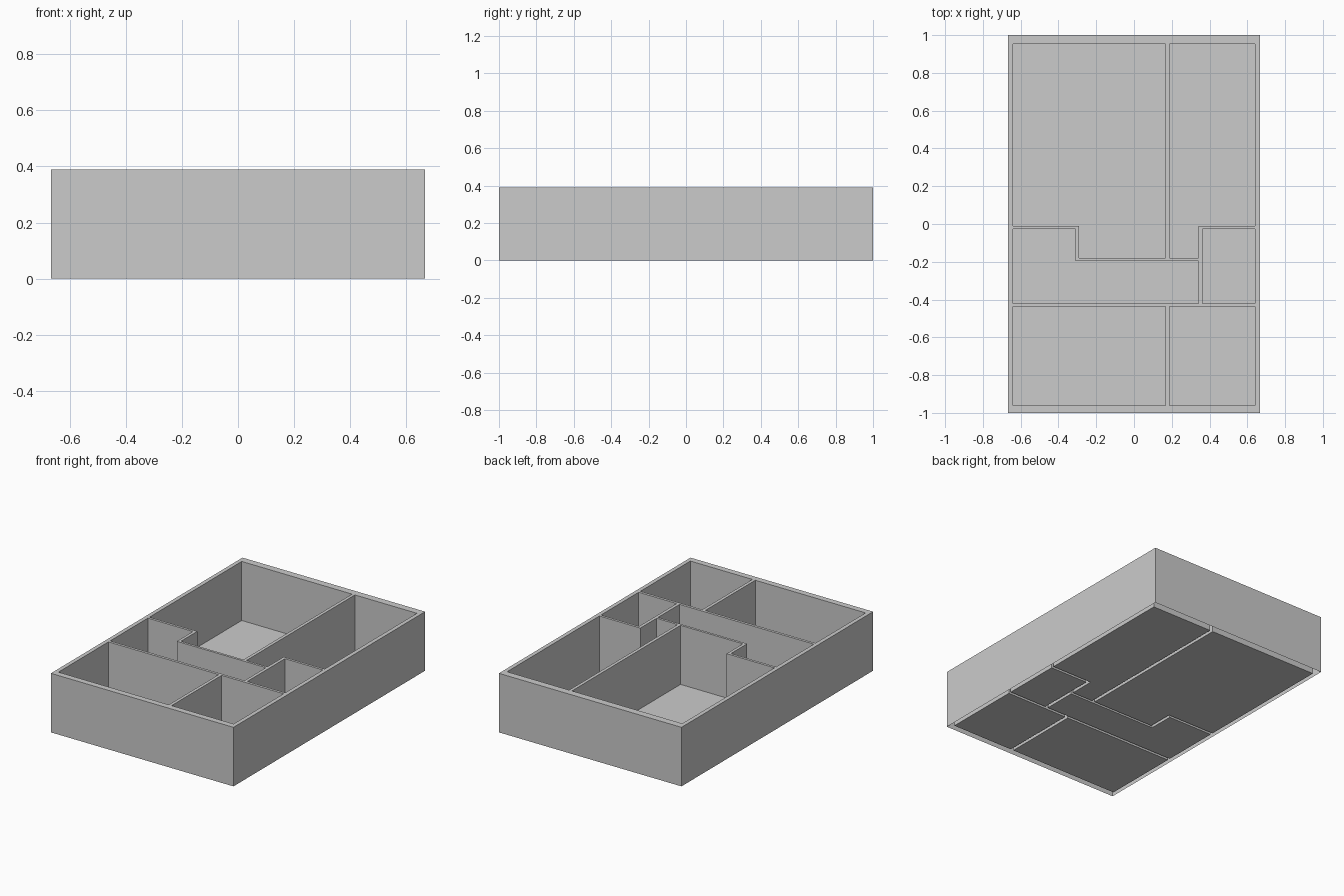
import bpy
import bmesh

if "Cube" in bpy.data.objects:
    bpy.data.objects.remove(bpy.data.objects["Cube"])

HEIGHT = 0.39

grey = bpy.data.materials.new("plain_grey")
grey.use_nodes = True
grey.diffuse_color = (0.6, 0.6, 0.6, 1)
grey.node_tree.nodes["Principled BSDF"].inputs["Base Color"].default_value = (0.6, 0.6, 0.6, 1)

# Main wall lines: inner faces of the outer walls and both sides of the partitions
W, E, S, N = -0.64, 0.64, -0.96, 0.953
MID_W, MID_E = 0.166, 0.187
HALL_S, HALL_N = -0.42, -0.196
FRONT_N, BACK_S, SIDE_N, NOOK_S = -0.438, -0.01, -0.027, -0.18
STEP_W, STEP_E = -0.31, -0.29
CLOSET_W, CLOSET_E = 0.341, 0.362


def rectangle(x0, y0, x1, y1):
    return [(x0, y0), (x1, y0), (x1, y1), (x0, y1)]


# Counter-clockwise room outlines
footprint = rectangle(-0.667, -1, 0.667, 1)
rooms = {
    "large_back_room": [(W, BACK_S), (STEP_E, BACK_S), (STEP_E, NOOK_S),
                        (MID_W, NOOK_S), (MID_W, N), (W, N)],
    "narrow_back_room": [(MID_E, NOOK_S), (CLOSET_W, NOOK_S), (CLOSET_W, BACK_S),
                         (E, BACK_S), (E, N), (MID_E, N)],
    "hall": [(W, HALL_S), (CLOSET_W, HALL_S), (CLOSET_W, HALL_N),
             (STEP_W, HALL_N), (STEP_W, SIDE_N), (W, SIDE_N)],
    "small_side_room": rectangle(CLOSET_E, HALL_S, E, SIDE_N),
    "large_front_room": rectangle(W, S, MID_W, FRONT_N),
    "small_front_room": rectangle(MID_E, S, E, FRONT_N),
}


def finish(name, bm):
    mesh = bpy.data.meshes.new(name)
    bm.to_mesh(mesh)
    bm.free()
    mesh.materials.append(grey)
    bpy.context.collection.objects.link(bpy.data.objects.new(name, mesh))


def add_loop(bm, outline, z):
    return [bm.verts.new((x, y, z)) for x, y in outline]


def upright_walls(name, outline, is_room):
    """Walls facing outward, or facing into a room that also has a floor."""
    bm = bmesh.new()
    low, high = add_loop(bm, outline, 0), add_loop(bm, outline, HEIGHT)
    for i in range(len(outline)):
        j = (i + 1) % len(outline)
        quad = [low[i], low[j], high[j], high[i]]
        bm.faces.new(quad[::-1] if is_room else quad)
    if is_room:
        bm.faces.new(low)
    finish(name, bm)


# Outer shell and the sunken rooms
upright_walls("outer_walls", footprint, False)
for room_name, room_outline in rooms.items():
    upright_walls(room_name, room_outline, True)

# Flat top of all walls, open over each room
bm = bmesh.new()
edges = []
for outline in [footprint, *rooms.values()]:
    loop = add_loop(bm, outline, HEIGHT)
    edges += [bm.edges.new((loop[i - 1], loop[i])) for i in range(len(loop))]
bmesh.ops.triangle_fill(bm, use_beauty=True, edges=edges, normal=(0, 0, 1))
for face in bm.faces:
    face.normal_update()
    if face.normal.z < 0:
        face.normal_flip()
finish("wall_tops", bm)
